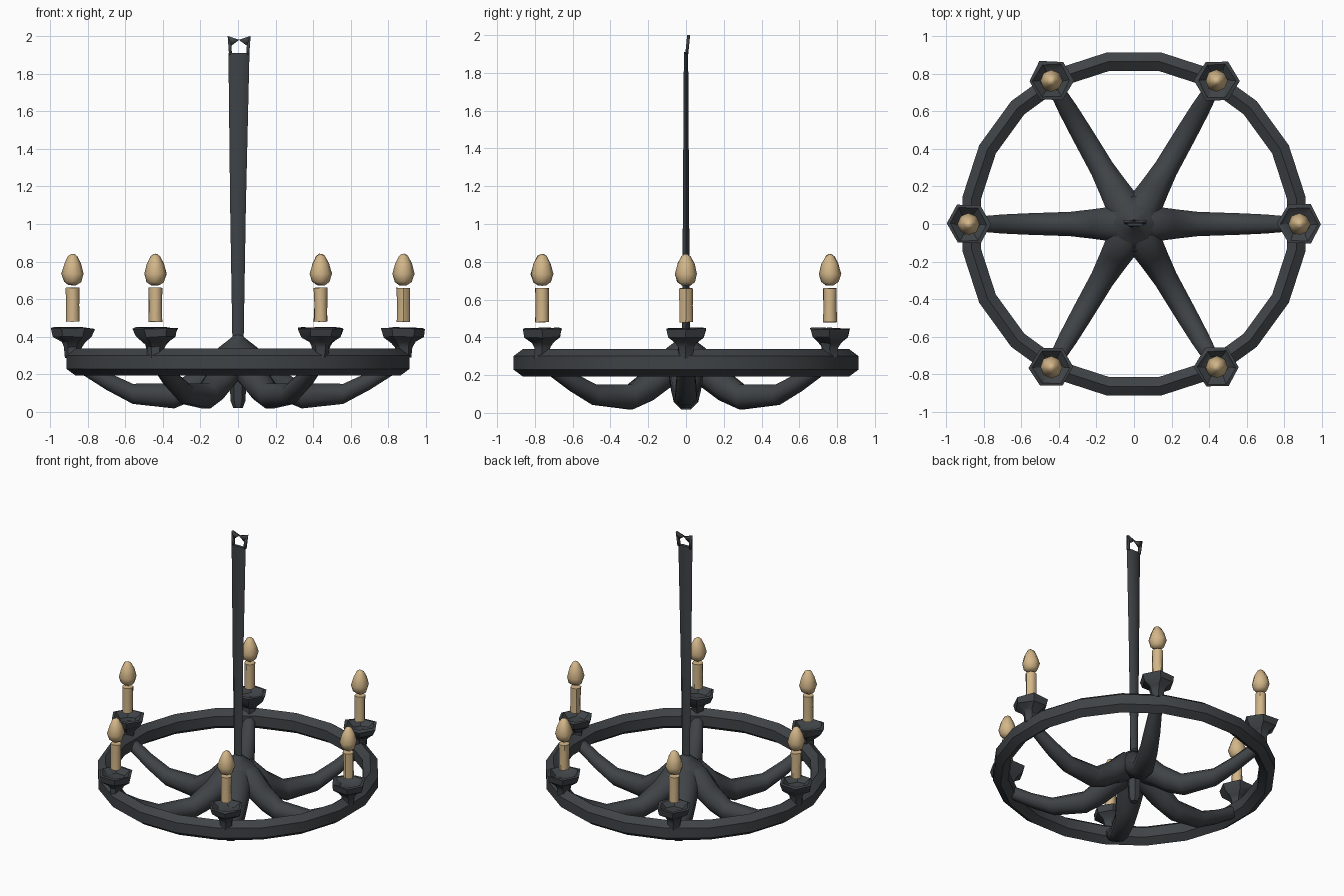
import bpy
import bmesh
import random
from math import sin, cos, pi, radians
from mathutils import Vector, Matrix

random.seed(4)
if "Cube" in bpy.data.objects:
    bpy.data.objects.remove(bpy.data.objects["Cube"], do_unlink=True)


def material(name, rgb):
    mat = bpy.data.materials.new(name)
    mat.use_nodes = True
    mat.diffuse_color = (*rgb, 1)
    mat.node_tree.nodes["Principled BSDF"].inputs["Base Color"].default_value = (*rgb, 1)
    return mat


IRON = material("dark iron", (0.05, 0.056, 0.062))
WAX = material("candle wax", (0.65, 0.47, 0.25))


def finish(bm, name, mat, matrix=None, angle=50):
    bmesh.ops.recalc_face_normals(bm, faces=bm.faces)
    if matrix:
        bm.transform(matrix)
    mesh = bpy.data.meshes.new(name)
    bm.to_mesh(mesh)
    bm.free()
    mesh.materials.append(mat)
    obj = bpy.data.objects.new(name, mesh)
    bpy.context.collection.objects.link(obj)
    bpy.ops.object.select_all(action="DESELECT")
    obj.select_set(True)
    bpy.context.view_layer.objects.active = obj
    bpy.ops.object.shade_smooth_by_angle(angle=radians(angle))
    return obj


def loft(sections, closed=False):
    """Skin a row of equal-length point loops, capping the ends if open."""
    bm = bmesh.new()
    loops = [[bm.verts.new(p) for p in s] for s in sections]
    n = len(loops[0])
    pairs = list(zip(loops, loops[1:]))
    if closed:
        pairs.append((loops[-1], loops[0]))
    for a, b in pairs:
        for i in range(n):
            j = (i + 1) % n
            bm.faces.new((a[i], a[j], b[j], b[i]))
    if not closed:
        bm.faces.new(loops[0])
        bm.faces.new(loops[-1])
    return bm


def oval(center, u, v, sides, turn=0.0):
    return [Vector(center) + Vector(u) * cos(2 * pi * i / sides + turn)
            + Vector(v) * sin(2 * pi * i / sides + turn) for i in range(sides)]


def lathe(profile, sides, wobble=0.0):
    """Turned shape from (radius, height) pairs, with a little hand-forged wobble."""
    bm = loft([oval((0, 0, z), (r, 0, 0), (0, r, 0), sides) for r, z in profile])
    for v in bm.verts:
        v.co += Vector([random.uniform(-wobble, wobble) for _ in range(3)])
    return bm


# Outer ring
ring = []
for k in range(20):
    a = 2 * pi * (k + 0.5) / 20
    out = Vector((cos(a), sin(a), 0))
    ring.append(oval(out * 0.875 + Vector((0, 0, 0.265)), out * 0.057, (0, 0, 0.072), 6, pi / 6))
finish(loft(ring, closed=True), "outer_ring", IRON)

# Arms: distance out, centre height, half width, half height
ARM = [(0.0, 0.27, 0.09, 0.08), (0.12, 0.235, 0.1, 0.11), (0.22, 0.15, 0.085, 0.09),
       (0.34, 0.085, 0.07, 0.072), (0.56, 0.096, 0.062, 0.058),
       (0.7, 0.165, 0.055, 0.052), (0.86, 0.265, 0.04, 0.05)]
# Drip cup, candle and flame profiles: radius, height
CUP = [(0.045, 0.29), (0.045, 0.345), (0.062, 0.37), (0.105, 0.4), (0.118, 0.445),
       (0.1, 0.448), (0.06, 0.415), (0.02, 0.41)]
CANDLE = [(0.036, 0.48), (0.034, 0.57), (0.036, 0.66)]
FLAME = [(0.022, 0.675), (0.046, 0.692), (0.059, 0.735), (0.044, 0.79), (0.024, 0.83), (0.008, 0.84)]

for k in range(6):
    spin = Matrix.Rotation(k * pi / 3, 4, "Z")
    arm = [oval((r, 0, z), (0, w, 0), (0, 0, h), 8, pi / 8) for r, z, w, h in ARM]
    finish(loft(arm), f"arm_{k + 1}", IRON, spin)
    place = Matrix.Translation(spin @ Vector((0.88, 0, 0)))
    finish(lathe(CUP, 6, 0.005), f"drip_cup_{k + 1}", IRON, place, 35)
    finish(lathe(CANDLE, 8, 0.002), f"candle_{k + 1}", WAX, place)
    finish(lathe(FLAME, 8, 0.002), f"flame_{k + 1}", WAX, place, 60)

# Centre hub and the small drop below it
finish(lathe([(0.15, 0.22), (0.15, 0.3), (0.1, 0.345), (0.035, 0.395), (0.025, 0.41)], 8),
       "hub", IRON)
finish(lathe([(0.025, 0.02), (0.04, 0.06), (0.045, 0.2)], 6), "hub_drop", IRON)

# Flattened hanging rod, wider at the top
ROD = [(0.0, 0.38, 0.03, 0.024), (0.0, 1.1, 0.042, 0.019), (0.005, 1.91, 0.056, 0.013)]
finish(loft([oval((x, 0, z), (w, 0, 0), (0, d, 0), 6) for x, z, w, d in ROD]),
       "hanging_rod", IRON)

# Pinched loop at the rod's top
bm = bmesh.new()
for side, base, tip in ((-1, -0.048, -0.055), (1, 0.06, 0.067)):
    post = [(base, 1.9), (tip, 2.0), (tip - side * 0.02, 1.95), (base - side * 0.016, 1.9)]
    web = [(tip, 2.0), (0.005, 1.98), (tip - side * 0.02, 1.95)]
    for outline in (post, web):
        bm.faces.new([bm.verts.new((x, 0.004 + (z - 1.9) * 0.1, z)) for x, z in outline])
loop = finish(bm, "hanging_loop", IRON)
thick = loop.modifiers.new("thickness", "SOLIDIFY")
thick.thickness = 0.016
thick.offset = 0
